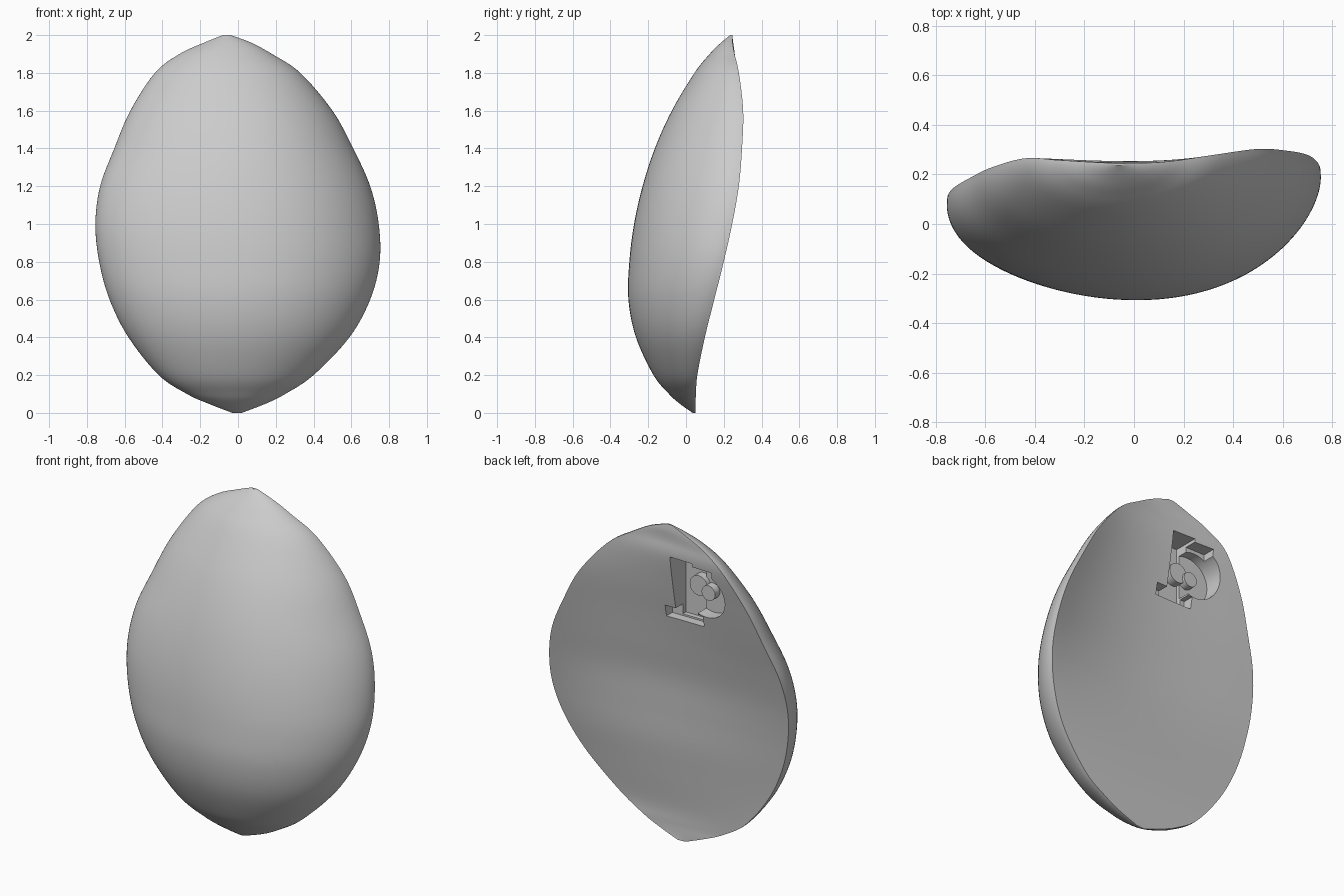
import bpy
import bmesh
import math
from mathutils import Vector

if "Cube" in bpy.data.objects:
    bpy.data.objects.remove(bpy.data.objects["Cube"])

grey = bpy.data.materials.new("plain grey")
grey.use_nodes = True
colour = (0.6, 0.6, 0.6, 1)
grey.diffuse_color = colour
grey.node_tree.nodes["Principled BSDF"].inputs["Base Color"].default_value = colour

# Sections: height, right edge x, left edge x, right rim y, left rim y, front y, back hollow
SECTIONS = [Vector(row) for row in (
    (0, -.03, .02, .045, .05, .035, 0),
    (.05, -.16, .15, .04, .05, -.035, 0),
    (.1, -.27, .25, .035, .053, -.09, 0),
    (.2, -.42, .40, .035, .06, -.172, 0),
    (.4, -.58, .59, .042, .10, -.265, 0),
    (.6, -.68, .70, .056, .15, -.305, .01),
    (.8, -.735, .75, .076, .20, -.3, .035),
    (1, -.755, .745, .105, .245, -.275, .06),
    (1.2, -.73, .70, .145, .28, -.23, .065),
    (1.4, -.655, .61, .19, .297, -.165, .06),
    (1.6, -.57, .50, .23, .303, -.075, .045),
    (1.8, -.44, .33, .265, .28, .045, .02),
    (1.9, -.31, .18, .258, .257, .125, .01),
    (1.96, -.18, .07, .25, .247, .185, 0),
    (2, -.08, -.04, .245, .245, .235, 0),
)]
STEPS, FRONT, BACK = 6, 56, 32
WRAP = 0.07      # how far the front curls around the rim


def smooth_sections(rows):
    """Catmull-Rom interpolation between the key sections."""
    out = []
    for i in range(len(rows) - 1):
        p1, p2 = rows[i], rows[i + 1]
        p0, p3 = rows[max(i - 1, 0)], rows[min(i + 2, len(rows) - 1)]
        for k in range(STEPS):
            t = k / STEPS
            out.append(p1 + ((p2 - p0) * t
                             + (p0 * 2 - p1 * 5 + p2 * 4 - p3) * t ** 2
                             + (p1 * 3 - p0 - p2 * 3 + p3) * t ** 3) * 0.5)
    return out + [rows[-1]]


def section_loop(row):
    """Rounded front that wraps the rim, then a hollow back."""
    z, x0, x1, y0, y1, front, hollow = row
    mid, half = (x0 + x1) / 2, (x1 - x0) / 2
    centre, tilt = (y0 + y1) / 2, (y1 - y0) / 2
    depth = (centre - front) / (1 + WRAP)
    curl = math.asin(WRAP)
    points = []
    for i in range(FRONT + 1):
        a = -curl + (math.pi + 2 * curl) * i / FRONT
        u, s = math.cos(a), math.sin(a)
        bulge = s ** 1.1 if s > 0 else s
        points.append((mid + half * u, centre + tilt * u ** 3 - depth * (WRAP + bulge), z))
    edge = math.cos(curl)
    for i in range(1, BACK):
        v = -1 + 2 * i / BACK
        dip = hollow * (1 - v * v) * (1 + v / 2)
        points.append((mid + half * edge * v, centre + tilt * v - dip, z))
    return points


# Shell body
bm = bmesh.new()
rings = [[bm.verts.new(p) for p in section_loop(row)] for row in smooth_sections(SECTIONS)]
for low, high in zip(rings, rings[1:]):
    for i in range(len(low)):
        j = (i + 1) % len(low)
        bm.faces.new((low[i], low[j], high[j], high[i]))
bm.faces.new(rings[0])
bm.faces.new(rings[-1])
bmesh.ops.recalc_face_normals(bm, faces=bm.faces)
mesh = bpy.data.meshes.new("shell_body")
bm.to_mesh(mesh)
bm.free()
mesh.materials.append(grey)
shell = bpy.data.objects.new("shell_body", mesh)
bpy.context.collection.objects.link(shell)


def box(name, x0, x1, z0, z1, y0, y1):
    bpy.ops.mesh.primitive_cube_add(size=1, location=((x0 + x1) / 2, (y0 + y1) / 2, (z0 + z1) / 2))
    ob = bpy.context.object
    ob.name = name
    ob.scale = (x1 - x0, y1 - y0, z1 - z0)
    ob.data.materials.append(grey)
    return ob


def disc(name, x, z, radius, y0, y1):
    bpy.ops.mesh.primitive_cylinder_add(vertices=48, radius=radius, depth=y1 - y0,
                                        location=(x, (y0 + y1) / 2, z),
                                        rotation=(math.pi / 2, 0, 0))
    ob = bpy.context.object
    ob.name = name
    ob.data.materials.append(grey)
    return ob


def cut(cutter):
    cutter.hide_render = True
    bpy.context.view_layer.objects.active = shell
    mod = shell.modifiers.new("cut", "BOOLEAN")
    mod.operation, mod.solver, mod.object = "DIFFERENCE", "EXACT", cutter
    bpy.ops.object.modifier_apply(modifier=mod.name)
    bpy.data.objects.remove(cutter)


# Fitting recess in the back
cut(box("slot_cutter", -.22, -.07, 1.42, 1.81, .1, .5))
cut(box("foot_cutter", -.25, 0, 1.41, 1.48, .13, .5))
cut(box("corner_cutter", -.35, -.2, 1.7, 1.79, .18, .5))
cut(disc("round_cutter", -.275, 1.625, .145, .12, .5))

# Pegs standing in the recess
pegs = [disc("large_peg", -.19, 1.63, .06, .08, .15),
        disc("small_peg", -.265, 1.61, .045, .08, .165)]

for ob in [shell] + pegs:
    bpy.ops.object.select_all(action="DESELECT")
    ob.select_set(True)
    bpy.context.view_layer.objects.active = ob
    bpy.ops.object.shade_smooth_by_angle(angle=math.radians(30))
